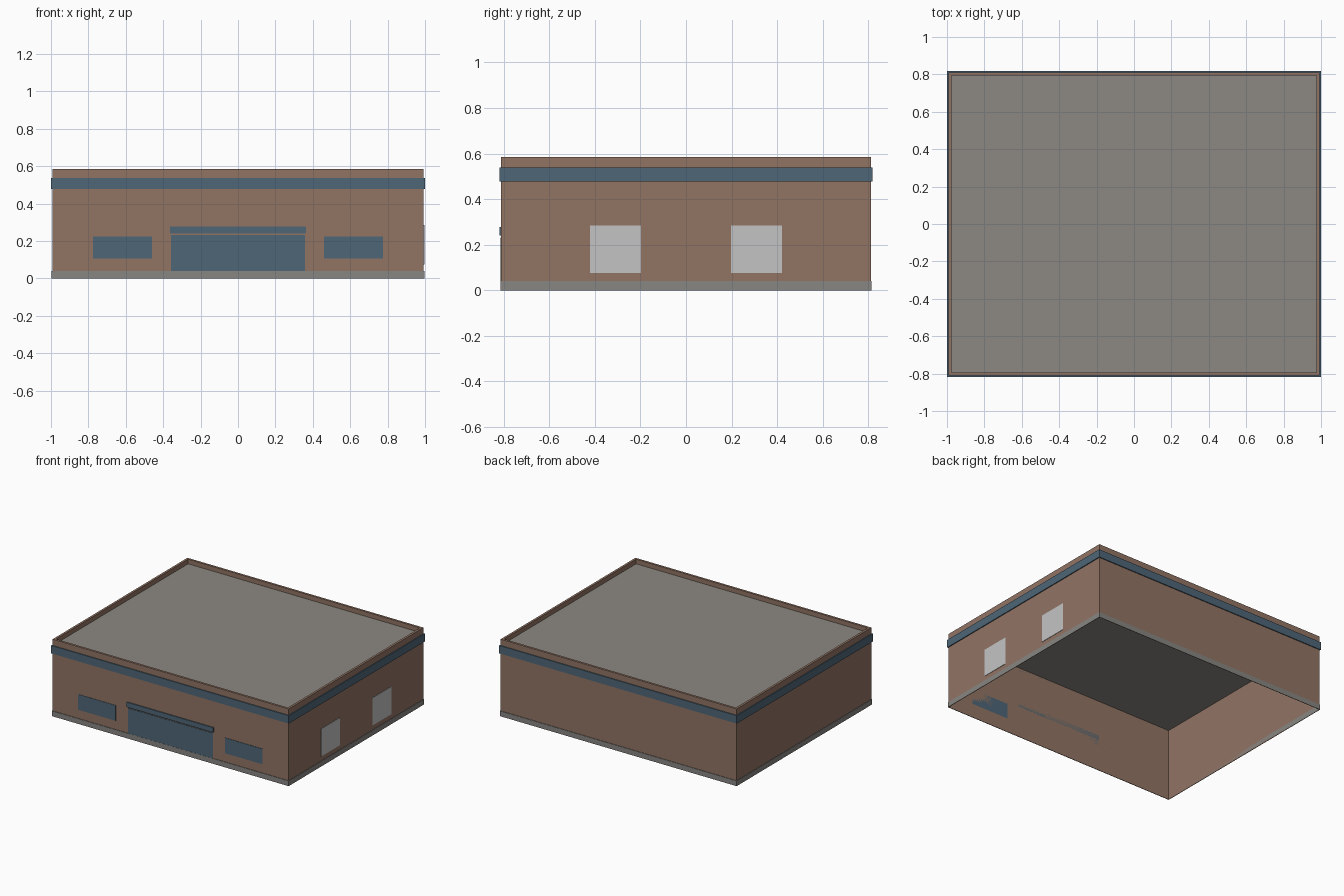
import bpy
import bmesh

if "Cube" in bpy.data.objects:
    bpy.data.objects.remove(bpy.data.objects["Cube"])

HX, HY = 0.993, 0.811      # half size of the walls
TOP, ROOF = 0.585, 0.55


def material(name, r, g, b):
    lin = [((c / 255 + 0.055) / 1.055) ** 2.4 for c in (r, g, b)]
    m = bpy.data.materials.new(name)
    m.diffuse_color = (*lin, 1)
    m.use_nodes = True
    m.node_tree.nodes["Principled BSDF"].inputs["Base Color"].default_value = m.diffuse_color
    return m


BROWN = material("brown_brick", 145, 116, 100)
BLUE = material("slate_blue", 78, 102, 119)
STONE = material("grey_stone", 136, 134, 130)
GRAVEL = material("roof_grey", 140, 137, 130)
PALE = material("pale_grey", 196, 196, 196)


def finish(name, bm, mat):
    mesh = bpy.data.meshes.new(name)
    bm.to_mesh(mesh)
    bm.free()
    mesh.materials.append(mat)
    ob = bpy.data.objects.new(name, mesh)
    bpy.context.collection.objects.link(ob)
    return ob


def ring(name, profile, mat, closed=True):
    """Sweep an (offset, z) profile around the wall rectangle."""
    bm = bmesh.new()
    loops = []
    for off, z in profile:
        x, y = HX + off, HY + off
        loops.append([bm.verts.new(p) for p in
                      ((-x, -y, z), (x, -y, z), (x, y, z), (-x, y, z))])
    pairs = list(zip(loops, loops[1:]))
    if closed:
        pairs.append((loops[-1], loops[0]))
    for a, b in pairs:
        for i in range(4):
            j = (i + 1) % 4
            bm.faces.new((a[i], a[j], b[j], b[i]))
    return finish(name, bm, mat)


def box(name, lo, hi, mat):
    bm = bmesh.new()
    bmesh.ops.create_cube(bm, size=1)
    for v in bm.verts:
        v.co = [(l + h) / 2 + c * (h - l) for l, h, c in zip(lo, hi, v.co)]
    return finish(name, bm, mat)


# Wall shell, open underneath, with the parapet folded inwards
ring("walls", [(0, 0), (0, TOP), (-0.017, TOP), (-0.017, ROOF)], BROWN, closed=False)

# Flat roof inside the parapet
bm = bmesh.new()
bm.faces.new([bm.verts.new((sx * HX, sy * HY, ROOF))
              for sx, sy in ((-1, -1), (1, -1), (1, 1), (-1, 1))])
finish("roof", bm, GRAVEL)

# Trim band and base course around all sides
ring("trim_band", [(0.007, 0.478), (0.007, 0.538), (0, 0.538), (0, 0.478)], BLUE)
ring("base_course", [(0.004, 0), (0.004, 0.04), (0, 0.04), (0, 0)], STONE)

# Front entrance, canopy and windows
F = -HY
box("entrance", (-0.358, F - 0.003, 0.04), (0.358, F, 0.232), BLUE)
box("canopy", (-0.364, F - 0.008, 0.24), (0.364, F, 0.277), BLUE)
for side, cx in (("left", -0.618), ("right", 0.618)):
    box("front_window_" + side, (cx - 0.158, F - 0.003, 0.107),
        (cx + 0.158, F, 0.224), BLUE)

# Pale windows on the right wall
for side, cy in (("front", -0.309), ("back", 0.309)):
    box("side_window_" + side, (HX, cy - 0.112, 0.075),
        (HX + 0.003, cy + 0.112, 0.285), PALE)
